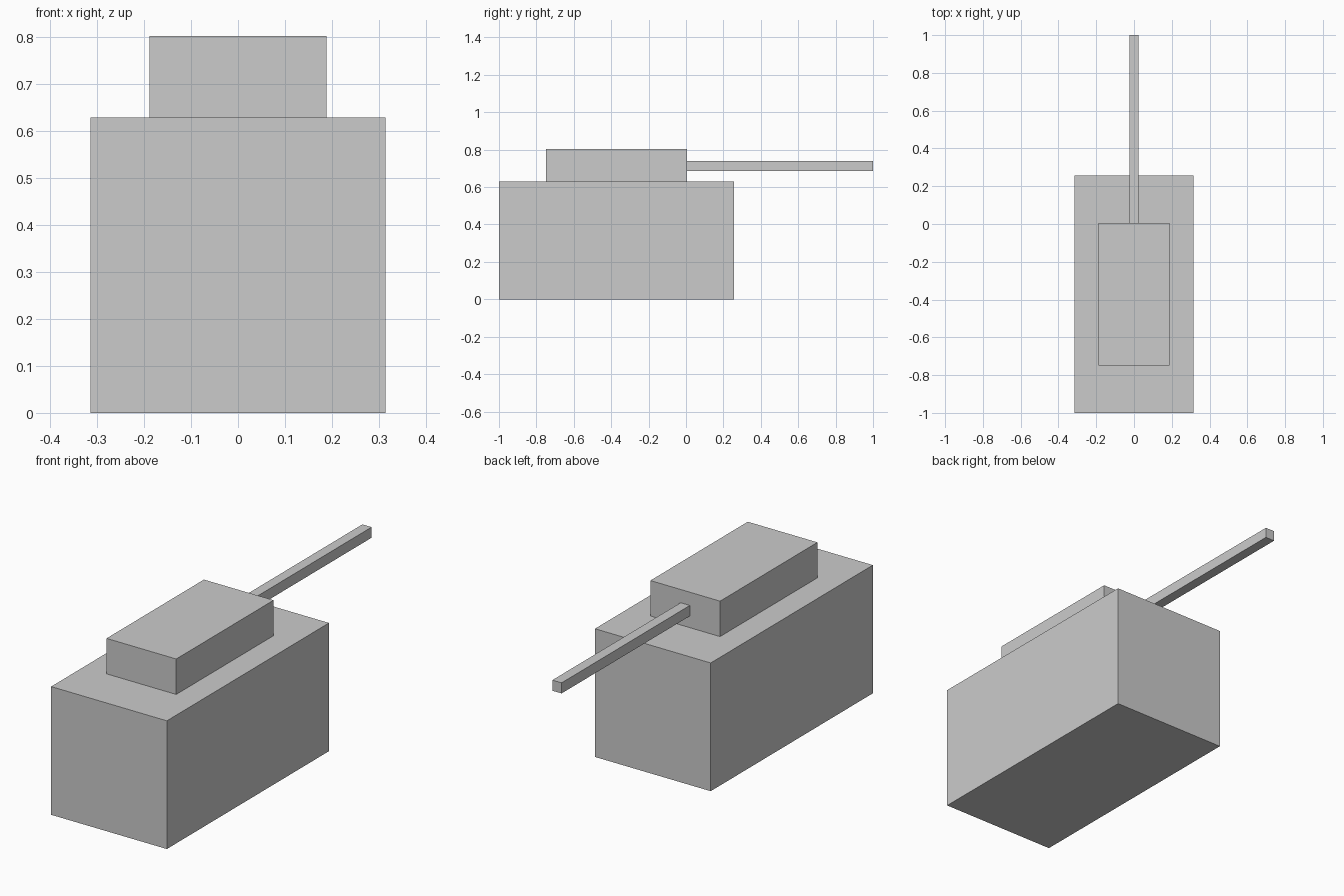
import bpy

if "Cube" in bpy.data.objects:
    bpy.data.objects.remove(bpy.data.objects["Cube"])


def box(name, x, y, z):
    """Add a box spanning the given (min, max) range on each axis."""
    spans = (x, y, z)
    centre = [(a + b) / 2 for a, b in spans]
    bpy.ops.mesh.primitive_cube_add(size=1, location=centre)
    obj = bpy.context.object
    obj.name = name
    obj.scale = [b - a for a, b in spans]
    bpy.ops.object.transform_apply(location=False, rotation=False, scale=True)
    return obj


# Main body
box("hull", (-0.314, 0.314), (-1.0, 0.257), (0.0, 0.629))

# Raised block on top, set back from the barrel end
box("turret", (-0.189, 0.189), (-0.749, 0.006), (0.629, 0.803))

# Long square barrel
box("barrel", (-0.025, 0.025), (0.006, 1.0), (0.686, 0.738))
